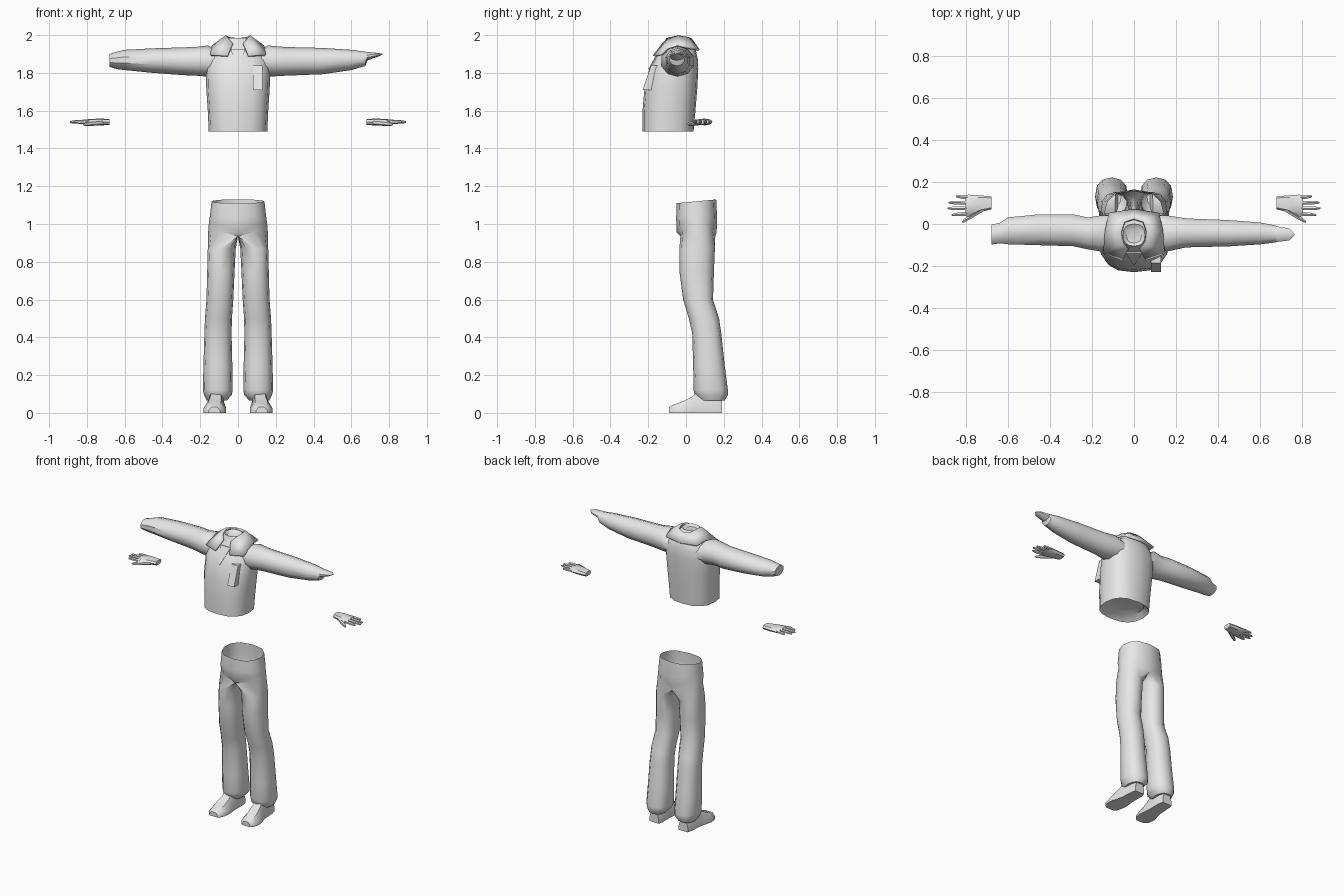
import bpy, bmesh
from math import sin, cos, pi, radians

cube = bpy.data.objects.get("Cube")
if cube:
    bpy.data.objects.remove(cube, do_unlink=True)

grey = bpy.data.materials.new("plain_grey")
grey.use_nodes = True
grey.diffuse_color = (0.8, 0.8, 0.8, 1)
grey.node_tree.nodes["Principled BSDF"].inputs["Base Color"].default_value = (0.8, 0.8, 0.8, 1)


def finish(name, bm, mirror=False, thickness=0, angle=40):
    bmesh.ops.recalc_face_normals(bm, faces=bm.faces)
    mesh = bpy.data.meshes.new(name)
    bm.to_mesh(mesh)
    bm.free()
    mesh.materials.append(grey)
    ob = bpy.data.objects.new(name, mesh)
    bpy.context.collection.objects.link(ob)
    bpy.ops.object.select_all(action='DESELECT')
    ob.select_set(True)
    bpy.context.view_layer.objects.active = ob
    bpy.ops.object.shade_smooth_by_angle(angle=radians(angle))
    if mirror:
        ob.modifiers.new("mirror", 'MIRROR')
    if thickness:
        solid = ob.modifiers.new("thickness", 'SOLIDIFY')
        solid.thickness, solid.offset = thickness, 0
    return ob


def skin(bm, rings, closed=True, caps=(True, True)):
    rows = [[bm.verts.new(p) for p in ring] for ring in rings]
    n = len(rows[0])
    for a, b in zip(rows, rows[1:]):
        for i in range(n if closed else n - 1):
            j = (i + 1) % n
            bm.faces.new((a[i], a[j], b[j], b[i]))
    for row, cap in zip((rows[0], rows[-1]), caps):
        if cap:
            bm.faces.new(row)


def oval(a0, a1, b0, b1, n, power=1.0):
    # rounded outline that fills the given box
    def soft(v):
        return abs(v) ** power * (1 if v > 0 else -1)
    ca, cb, ra, rb = (a0 + a1) / 2, (b0 + b1) / 2, (a1 - a0) / 2, (b1 - b0) / 2
    return [(ca + ra * soft(sin(2 * pi * i / n)), cb - rb * soft(cos(2 * pi * i / n)))
            for i in range(n)]


# Shirt body, from the inner hem cap up to the neck
bm = bmesh.new()
levels = [(1.52, .12, -.19, .01), (1.49, .155, -.23, .04), (1.6, .16, -.23, .05),
          (1.72, .168, -.22, .06), (1.82, .17, -.195, .065), (1.87, .16, -.17, .063),
          (1.92, .125, -.135, .052), (1.955, .08, -.115, .025),
          (1.985, .052, -.105, .0), (1.97, .035, -.09, -.02)]
skin(bm, [[(x, y, z) for x, y in oval(-w, w, f, b, 16, .8)] for z, w, f, b in levels])
finish("shirt_body", bm)

# Sleeves: distance from centre, front, back, bottom, top
shoulder = [(.09, -.13, .045, 1.79, 1.91), (.16, -.135, .045, 1.78, 1.945)]
right = [(.22, -.125, .035, 1.785, 1.938), (.29, -.11, .05, 1.788, 1.935),
         (.45, -.105, .05, 1.8, 1.93), (.6, -.1, .035, 1.815, 1.922),
         (.64, -.095, .008, 1.82, 1.912), (.68, -.1, 0, 1.832, 1.9)]
left = [(.25, -.115, .03, 1.785, 1.937), (.45, -.11, .022, 1.793, 1.932),
        (.6, -.1, .01, 1.815, 1.922), (.675, -.09, -.005, 1.837, 1.912),
        (.685, -.087, -.01, 1.866, 1.911), (.74, -.08, -.02, 1.885, 1.906),
        (.765, -.055, -.045, 1.897, 1.902)]
for side, rows, name in ((-1, right, "right_sleeve"), (1, left, "left_sleeve")):
    bm = bmesh.new()
    skin(bm, [[(side * d, y, z) for y, z in oval(f, b, lo, hi, 10)]
              for d, f, b, lo, hi in shoulder + rows])
    finish(name, bm)

# Folded collar, half strip mirrored
bm = bmesh.new()
inner = [(.028, -.12, 1.955), (.052, -.09, 1.983), (.062, -.04, 1.994), (.045, .01, 1.985), (0, .025, 1.98)]
outer = [(.055, -.17, 1.89), (.145, -.14, 1.895), (.135, -.03, 1.94), (.118, .05, 1.925), (0, .068, 1.92)]
skin(bm, [inner, outer], closed=False, caps=(False, False))
finish("collar", bm, mirror=True, thickness=.012, angle=30)

# Thin neck opening plate
bm = bmesh.new()
skin(bm, [[(0, y, 1.82), (.04, y + .06, 1.925), (-.04, y + .06, 1.925)] for y in (-.2, -.194)])
finish("neck_opening", bm)

# Chest pocket, leaning with the chest
bm = bmesh.new()
skin(bm, [[(x, y + lean, z) for x, z, lean in
           ((.08, 1.71, 0), (.13, 1.71, 0), (.13, 1.84, .045), (.08, 1.84, .045))]
          for y in (-.23, -.18)])
finish("chest_pocket", bm)


# Trousers: pelvis half rings share the centre line with the mirrored side
def pelvis(z, w, f, b, dip, rise=0):
    cy, r = (f + b) / 2, (b - f) / 2
    pts = []
    for i in range(12):
        t = 2 * pi * i / 12
        x = w * sin(t) ** .75 if 0 < i < 6 else 0
        y = cy - r * cos(t)
        pts.append((x, y, z - dip * (1 - x / w) + rise * (y - f) / (b - f)))
    return pts


bm = bmesh.new()
rings = [pelvis(1.11, .14, -.05, .16, 0, .02), pelvis(1.05, .148, -.052, .165, .02),
         pelvis(1.02, .152, -.05, .162, .065), pelvis(.98, .157, -.03, .155, .045)]
legs = [(.87, .012, .16, -.035, .153), (.75, .018, .163, -.035, .148),
        (.6, .025, .167, -.015, .143), (.5, .032, .175, .015, .175),
        (.42, .034, .178, .033, .187), (.25, .03, .183, .038, .205),
        (.12, .028, .186, .04, .222), (.095, .033, .18, .045, .222),
        (.065, .06, .165, .075, .205)]
rings += [[(x, y, z) for x, y in oval(a, b, f, k, 12, .85)] for z, a, b, f, k in legs]
skin(bm, rings, caps=(False, True))
seam = [f for f in bm.faces if all(abs(v.co.x) < 1e-4 for v in f.verts)]
bmesh.ops.delete(bm, geom=seam, context='FACES')
finish("trousers", bm, mirror=True)

# Shoes, skinned from toe to heel with a flat sole
bm = bmesh.new()
shoe = [(-.09, .125, .03, .03), (-.07, .125, .05, .042), (-.02, .123, .06, .06),
        (.03, .118, .052, .085), (.07, .115, .045, .115), (.16, .112, .042, .11),
        (.19, .112, .035, .08)]
skin(bm, [[(c - w, y, 0), (c + w, y, 0), (c + w, y, h * .4), (c + w * .55, y, h),
           (c - w * .55, y, h), (c - w, y, h * .4)] for y, c, w, h in shoe])
finish("shoes", bm, mirror=True, angle=45)

# Hands: palm, four fingers and a thumb
bm = bmesh.new()
palm = [(.68, .07, .132, 1.524, 1.556), (.73, .058, .136, 1.522, 1.558),
        (.79, .035, .14, 1.526, 1.556), (.805, .038, .138, 1.53, 1.552)]
skin(bm, [[(x, y, z) for y, z in oval(f, b, lo, hi, 8, .8)] for x, f, b, lo, hi in palm])


def digit(start, end, r):
    rings = []
    for t, s in ((0, 1), (.55, .95), (.9, .7), (1, .3)):
        x, y, z = (a + (b - a) * t for a, b in zip(start, end))
        rings.append([(x, y + p, z + q) for p, q in oval(-r * s, r * s, -r * s, r * s, 6)])
    skin(bm, rings)


for y, tip_y, tip_x in ((.05, .043, .87), (.075, .075, .89), (.101, .102, .885), (.127, .132, .85)):
    digit((.785, y, 1.542), (tip_x, tip_y, 1.54), .011)
digit((.715, .075, 1.538), (.82, .01, 1.528), .014)
finish("hands", bm, mirror=True)
